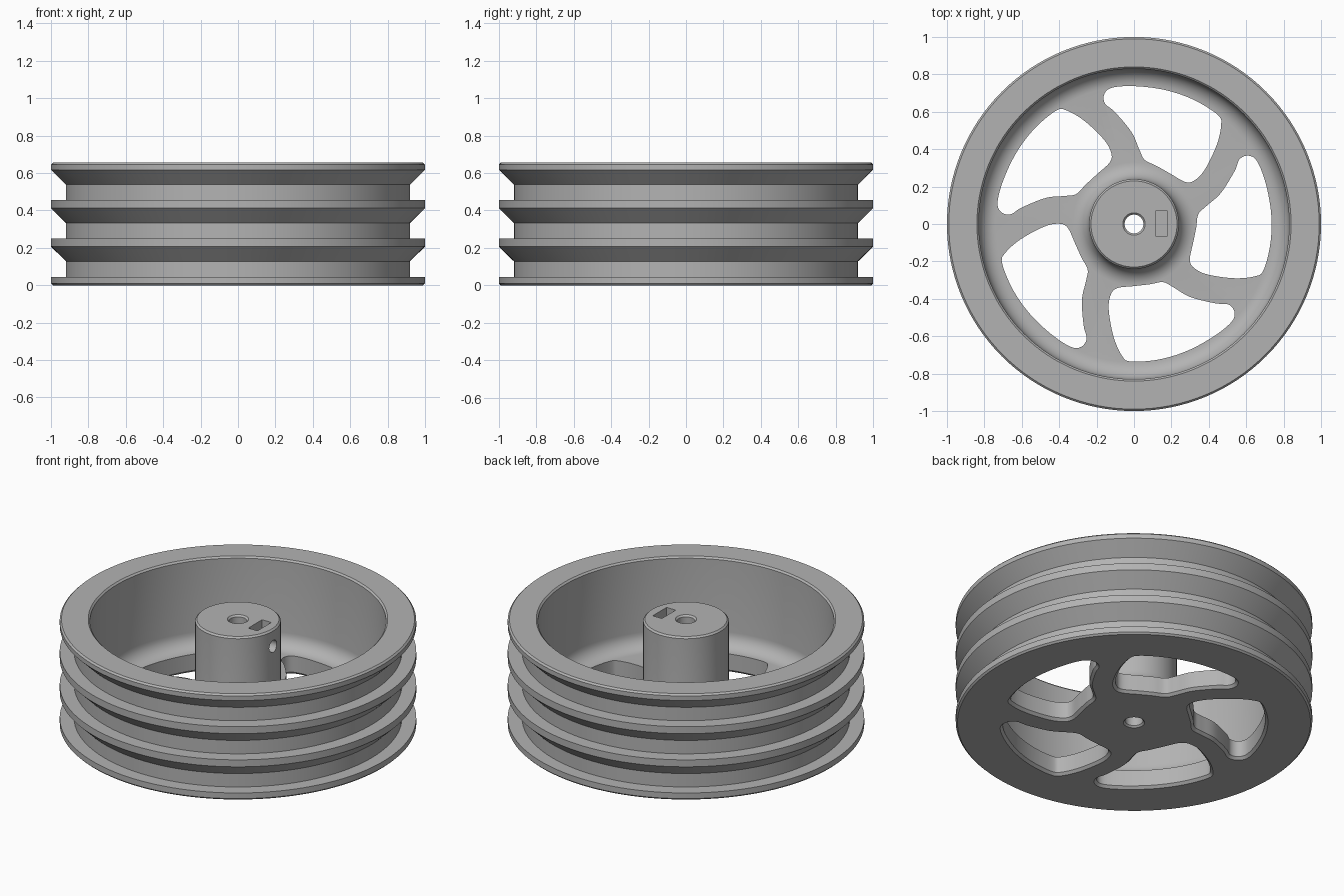
import bpy, bmesh, math
from mathutils import Vector, Matrix

if "Cube" in bpy.data.objects:
    bpy.data.objects.remove(bpy.data.objects["Cube"], do_unlink=True)

FLOOR, TOP = 0.115, 0.655
RIM, GROOVE, INNER, HUB, BORE = 1.0, 0.92, 0.84, 0.24, 0.05
FILLET, CHAMFER = 0.09, 0.01

grey = bpy.data.materials.new("metal grey")
grey.use_nodes = True
grey.diffuse_color = (0.45, 0.45, 0.45, 1)
grey.node_tree.nodes["Principled BSDF"].inputs["Base Color"].default_value = grey.diffuse_color


def make_object(name, bm):
    bmesh.ops.recalc_face_normals(bm, faces=bm.faces)
    mesh = bpy.data.meshes.new(name)
    bm.to_mesh(mesh)
    bm.free()
    mesh.materials.append(grey)
    obj = bpy.data.objects.new(name, mesh)
    bpy.context.collection.objects.link(obj)
    return obj


def fillet(cx, start, end, steps=8):
    """Arc of the floor fillet, from one angle to another in degrees."""
    angles = [math.radians(start + (end - start) * i / steps) for i in range(steps + 1)]
    return [(cx + FILLET * math.cos(a), FLOOR + FILLET + FILLET * math.sin(a)) for a in angles]


def lathe(profile, segments=128):
    """Revolve a closed (radius, height) profile about z."""
    bm = bmesh.new()
    verts = [bm.verts.new((r, 0, z)) for r, z in profile]
    edges = [bm.edges.new((v, verts[i - 1])) for i, v in enumerate(verts)]
    bmesh.ops.spin(bm, geom=verts + edges, cent=(0, 0, 0), axis=(0, 0, 1),
                   angle=math.tau, steps=segments, use_merge=True)
    bmesh.ops.remove_doubles(bm, verts=bm.verts, dist=1e-5)
    return bm


def smooth_loop(points, steps=6):
    """Closed Catmull-Rom curve through the points."""
    pts, out = [Vector(p) for p in points], []
    n = len(pts)
    for i in range(n):
        a, b, c, d = (pts[(i + k) % n] for k in (-1, 0, 1, 2))
        for s in range(steps):
            t = s / steps
            out.append(0.5 * (2 * b + (c - a) * t + (2 * a - 5 * b + 4 * c - d) * t * t
                              + (3 * b - a - 3 * c + d) * t ** 3))
    return out


def offset_loop(loop, amount):
    """Push a counter-clockwise loop outward."""
    out = []
    for i, p in enumerate(loop):
        t = (loop[(i + 1) % len(loop)] - loop[i - 1]).normalized()
        out.append(p + Vector((t.y, -t.x)) * amount)
    return out


def cut(target, cutter):
    cutter.hide_render = True
    mod = target.modifiers.new("cut", "BOOLEAN")
    mod.operation, mod.solver, mod.object = "DIFFERENCE", "EXACT", cutter
    bpy.context.view_layer.objects.active = target
    bpy.ops.object.modifier_apply(modifier=mod.name)
    bpy.data.objects.remove(cutter, do_unlink=True)


# Wheel section: bore and base, three grooves, rim, floor, hub
profile = [(BORE, CHAMFER), (BORE + CHAMFER, 0), (RIM - CHAMFER, 0), (RIM, CHAMFER)]
for z in (0.045, 0.25, 0.455):
    profile += [(RIM, z), (GROOVE, z), (GROOVE, z + 0.083), (RIM, z + 0.162)]
profile += [(RIM, TOP - CHAMFER), (RIM - CHAMFER, TOP),
            (INNER, TOP), (INNER - CHAMFER, TOP - CHAMFER)]
profile += fillet(INNER - CHAMFER - FILLET, 0, -90)
profile += fillet(HUB + FILLET, 270, 180)
profile += [(HUB, TOP - CHAMFER), (HUB - CHAMFER, TOP),
            (BORE + CHAMFER, TOP), (BORE, TOP - CHAMFER)]
wheel = make_object("pulley_wheel", lathe(profile))

# Curved window between two spokes, repeated five times
outline = [(-.125, -.38), (-.135, -.46), (-.11, -.6), (-.067, -.70), (-.02, -.735),
           (.13, -.725), (.28, -.68), (.42, -.605), (.52, -.525), (.537, -.47), (.504, -.43),
           (.434, -.424), (.30, -.39), (.21, -.338), (.155, -.311), (.086, -.322),
           (0, -.332), (-.09, -.343)]
loop = smooth_loop(outline)
bm = bmesh.new()
for k in range(5):
    turn = Matrix.Rotation(k * math.tau / 5, 3, "Z")
    rings = []
    for z, grow in ((-0.01, 0.025), (0.015, 0), (0.3, 0)):
        rings.append([bm.verts.new(turn @ Vector((p.x, p.y, z))) for p in offset_loop(loop, grow)])
    bm.faces.new(rings[0])
    bm.faces.new(rings[-1])
    for low, high in zip(rings, rings[1:]):
        for i in range(len(low)):
            bm.faces.new((low[i - 1], low[i], high[i], high[i - 1]))
cut(wheel, make_object("window_cutter", bm))

# Nut slot in the hub top
bm = bmesh.new()
bmesh.ops.create_cube(bm, size=1, matrix=Matrix.Translation((0.147, 0.003, 0.6))
                      @ Matrix.Diagonal((0.063, 0.135, 0.23, 1)))
cut(wheel, make_object("slot_cutter", bm))

# Set screw hole from the hub side into the bore
bm = bmesh.new()
bmesh.ops.create_cone(bm, cap_ends=True, segments=32, radius1=0.037, radius2=0.037, depth=0.3,
                      matrix=Matrix.Translation((0.16, 0.003, 0.55)) @ Matrix.Rotation(math.pi / 2, 4, "Y"))
cut(wheel, make_object("screw_hole_cutter", bm))

bpy.ops.object.select_all(action="DESELECT")
wheel.select_set(True)
bpy.context.view_layer.objects.active = wheel
bpy.ops.object.shade_smooth_by_angle(angle=math.radians(25))
